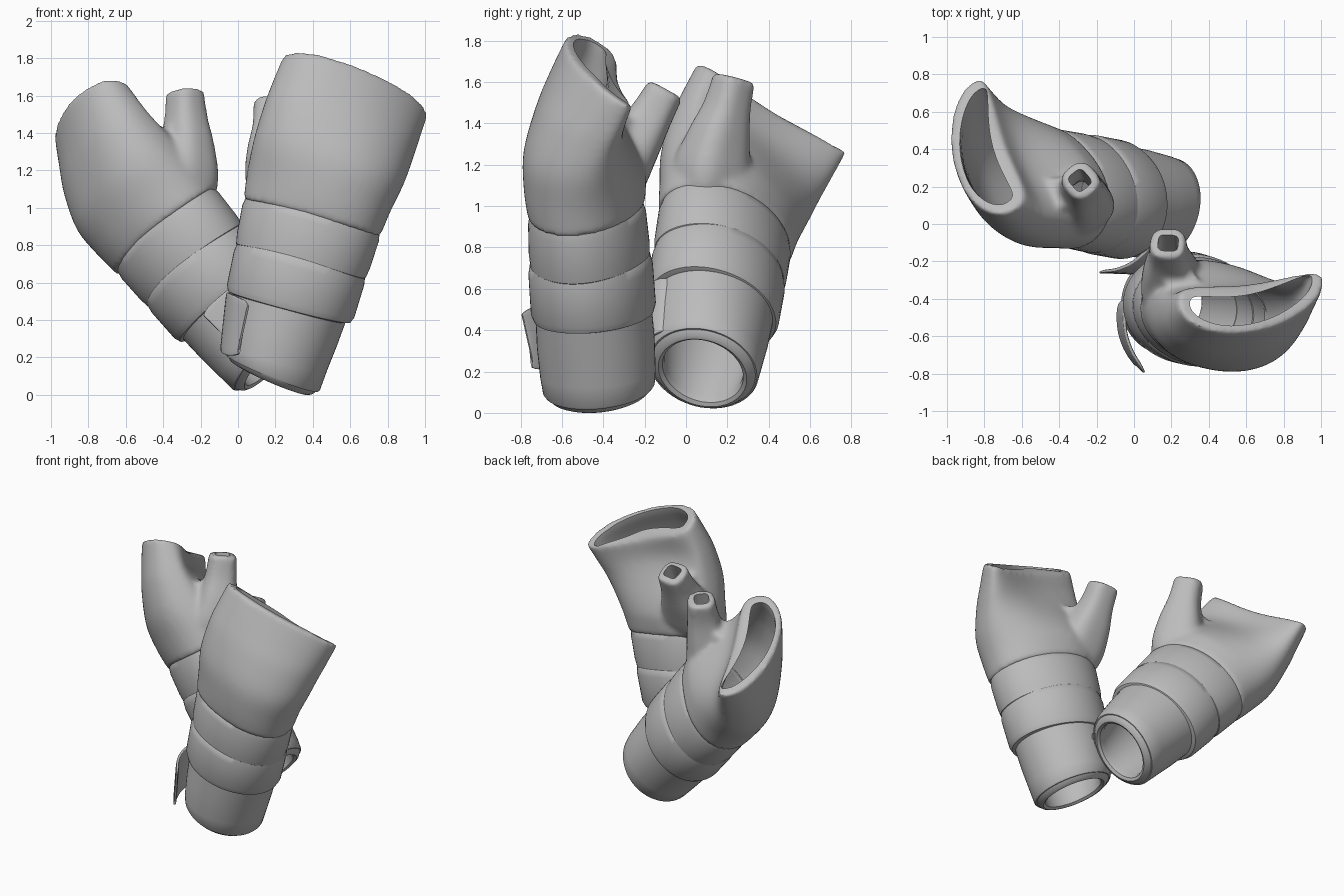
import bpy, bmesh, math
from mathutils import Vector, Matrix

cube = bpy.data.objects.get("Cube")
if cube:
    bpy.data.objects.remove(cube)

grey = bpy.data.materials.new("soft_grey")
grey.use_nodes = True
grey.diffuse_color = (0.5, 0.5, 0.5, 1)
grey.node_tree.nodes["Principled BSDF"].inputs["Base Color"].default_value = (0.5, 0.5, 0.5, 1)

N = 64
ANGLES = [2 * math.pi * i / N for i in range(N)]


def power(v, p):
    return math.copysign(abs(v) ** p, v)


def smooth_rows(rows, steps=4):
    """Catmull-Rom interpolation of a list of number rows."""
    out = []
    for i in range(len(rows) - 1):
        p0, p1, p2, p3 = (rows[min(max(k, 0), len(rows) - 1)] for k in range(i - 1, i + 3))
        for s in range(steps):
            t = s / steps
            out.append([b + 0.5 * t * (c - a + t * (2 * a - 5 * b + 4 * c - d + t * (3 * (b - c) + d - a)))
                        for a, b, c, d in zip(p0, p1, p2, p3)])
    return out + [list(rows[-1])]


def finish(mesh):
    for face in mesh.polygons:
        face.use_smooth = True
    mesh.set_sharp_from_angle(angle=math.radians(40))


def make(name, lofts, frame, wrap=False):
    """Skin each list of rings into one closed surface, placed by the frame."""
    bm = bmesh.new()
    for rings in lofts:
        loops = [[bm.verts.new(frame @ p) for p in ring] for ring in rings]
        pairs = list(zip(loops, loops[1:]))
        if wrap:
            pairs.append((loops[-1], loops[0]))
        else:
            bm.faces.new(loops[0])
            bm.faces.new(loops[-1])
        for a, b in pairs:
            for i in range(N):
                j = (i + 1) % N
                bm.faces.new((a[i], a[j], b[j], b[i]))
    bmesh.ops.recalc_face_normals(bm, faces=bm.faces)
    mesh = bpy.data.meshes.new(name)
    bm.to_mesh(mesh)
    bm.free()
    obj = bpy.data.objects.new(name, mesh)
    bpy.context.scene.collection.objects.link(obj)
    mesh.materials.append(grey)
    finish(mesh)
    return obj


def hand_rings(stations, inset=0.0):
    """Oval sections that flatten and curl towards the slanted finger opening."""
    rings = []
    for a, cu, hu, wc, hw, lin, quad, slant in smooth_rows(stations):
        p = 0.92 - 0.16 * min(slant, 0.5) * 2
        dent = 0.5 * max(0, math.sin(math.pi * slant))
        ring = []
        for t in ANGLES:
            c, s = power(math.cos(t), p), power(math.sin(t), p)
            # hollow of the palm next to the thumb
            palm = 1 - dent * (1 - c) / 2 if s > 0 else 1
            ring.append(Vector((cu + (hu - 1.25 * inset) * c,
                                wc + (hw - inset) * s * palm + lin * c + quad * c * c,
                                a + 0.03 * (1 - slant) * s * s
                                - slant * (0.09 * s + 0.045 * c + 0.035 * c * c))))
        rings.append(ring)
    return rings


def tube_rings(path, ref, p):
    """Squarish sections swept along a path of (u, w, a, half size 1, half size 2)."""
    path = smooth_rows(path)
    pts = [Vector(q[:3]) for q in path]
    rings = []
    for i, q in enumerate(path):
        d = (pts[min(i + 1, len(pts) - 1)] - pts[max(i - 1, 0)]).normalized()
        e1 = (ref - d * ref.dot(d)).normalized()
        e2 = d.cross(e1)
        rings.append([pts[i] + e1 * q[3] * power(math.cos(t), p) + e2 * q[4] * power(math.sin(t), p)
                      for t in ANGLES])
    return rings


def band_rings(profile):
    """Oval hoop whose wall profile is a loop of (height, half width, half depth)."""
    rings = []
    for a, hu, hw in profile:
        saddle = 0.03 * min(max((a + 0.55) / 0.3, 0), 1)
        tilt = 0.035 if a < -0.8 else 0
        rings.append([Vector((hu * math.cos(t), hw * math.sin(t),
                              a + saddle * math.sin(t) ** 2 - tilt * math.cos(t))) for t in ANGLES])
    return rings


# Local axes: u towards little finger, w towards palm, a along the arm
HAND = [(-0.02, 0, 0.382, 0, 0.272, 0, 0, 0),
        (0.12, 0, 0.4, 0, 0.285, 0, 0.01, 0),
        (0.30, 0.01, 0.415, 0, 0.28, 0.03, 0.02, 0.15),
        (0.48, 0.01, 0.41, 0.02, 0.235, 0.07, 0.05, 0.4),
        (0.62, 0.01, 0.4, 0.05, 0.18, 0.105, 0.075, 0.7),
        (0.745, 0.012, 0.39, 0.085, 0.125, 0.135, 0.09, 1)]
RIM = HAND[-1]
CAVITY = [(-0.12, 0, 0.36, 0, 0.26, 0, 0, 0)] + HAND[1:] + [(0.95,) + RIM[1:]]

THUMB = [(-0.10, -0.03, -0.02, 0.13, 0.13), (-0.24, 0.075, 0.12, 0.175, 0.165),
         (-0.325, 0.17, 0.25, 0.15, 0.135), (-0.39, 0.255, 0.38, 0.108, 0.105),
         (-0.445, 0.325, 0.50, 0.097, 0.092)]
WEB = [(-0.16, 0.0, 0.08, 0.12, 0.12), (-0.25, 0.08, 0.27, 0.12, 0.11), (-0.29, 0.13, 0.42, 0.09, 0.08)]
THUMB_HOLE = [(-0.20, 0.08, 0.08, 0.07, 0.07), (-0.325, 0.17, 0.25, 0.07, 0.065),
              (-0.39, 0.255, 0.38, 0.055, 0.05), (-0.49, 0.383, 0.614, 0.055, 0.05)]

TAB = [(-0.24, 0.0, -0.67, 0.14, 0.008), (-0.295, -0.07, -0.67, 0.155, 0.012),
       (-0.27, -0.19, -0.67, 0.16, 0.012), (-0.21, -0.29, -0.67, 0.16, 0.012),
       (-0.145, -0.355, -0.66, 0.145, 0.01), (-0.13, -0.37, -0.66, 0.12, 0.006)]

BANDS = {
    "upper_band": [(-0.27, 0.345, 0.27), (-0.257, 0.362, 0.285), (-0.2, 0.372, 0.288),
                   (-0.05, 0.382, 0.28), (-0.012, 0.376, 0.27), (0.01, 0.345, 0.24),
                   (0.01, 0.325, 0.225), (-0.27, 0.31, 0.235)],
    "lower_band": [(-0.52, 0.31, 0.27), (-0.512, 0.34, 0.288), (-0.48, 0.354, 0.3),
                   (-0.3, 0.363, 0.298), (-0.257, 0.357, 0.288), (-0.235, 0.33, 0.26),
                   (-0.235, 0.305, 0.235), (-0.52, 0.28, 0.24)],
    "cuff": [(-0.49, 0.317, 0.28), (-0.65, 0.3, 0.285), (-0.8, 0.28, 0.28),
             (-0.868, 0.27, 0.272), (-0.878, 0.262, 0.265), (-0.878, 0.254, 0.258),
             (-0.9, 0.235, 0.24), (-0.907, 0.215, 0.22), (-0.895, 0.198, 0.2),
             (-0.86, 0.195, 0.195), (-0.49, 0.28, 0.24)],
}


def frame_of(origin, along, across, mirrored):
    a = Vector(along).normalized()
    u = Vector(across)
    u = (u - a * u.dot(a)).normalized()
    w = a.cross(u) * (-1 if mirrored else 1)
    m = Matrix((u, w, a)).transposed().to_4x4()
    m.translation = origin
    return m


def glove(side, frame):
    # Padded hand, thumb and web, fused then hollowed
    sideways = Vector((1, 0, 0))
    hand = make(side + "_hand", [hand_rings(HAND), tube_rings(THUMB, sideways, 0.7),
                                 tube_rings(WEB, sideways, 1)], frame)
    remesh = hand.modifiers.new("fuse", 'REMESH')
    remesh.mode = 'VOXEL'
    remesh.voxel_size = 0.014
    soften = hand.modifiers.new("soften", 'SMOOTH')
    soften.factor = 0.5
    soften.iterations = 18
    cutters = [make("hand_cutter", [hand_rings(CAVITY, 0.05)], frame),
               make("thumb_cutter", [tube_rings(THUMB_HOLE, sideways, 0.55)], frame)]
    for cutter in cutters:
        cutter.hide_render = True
        cut = hand.modifiers.new("hollow", 'BOOLEAN')
        cut.operation = 'DIFFERENCE'
        cut.solver = 'EXACT'
        cut.object = cutter
    shaped = bpy.data.meshes.new_from_object(hand.evaluated_get(bpy.context.evaluated_depsgraph_get()))
    hand.modifiers.clear()
    hand.data = shaped
    shaped.materials.clear()
    shaped.materials.append(grey)
    finish(shaped)
    for cutter in cutters:
        bpy.data.objects.remove(cutter)

    # Wrist bands and cuff
    for name, profile in BANDS.items():
        make(side + "_" + name, [band_rings(profile)], frame, wrap=True)

    # Loose strap end
    make(side + "_strap_tab", [tube_rings(TAB, Vector((-0.15, 0, 1)), 0.35)], frame)


glove("left", frame_of((0.40, -0.48, 0.965), (0.22, -0.06, 0.86), (0.84, -0.2, -0.07), False))
glove("right", frame_of((-0.39, 0.19, 0.885), (-0.55, 0.105, 0.66), (-0.577, 0.53, -0.335), True))
